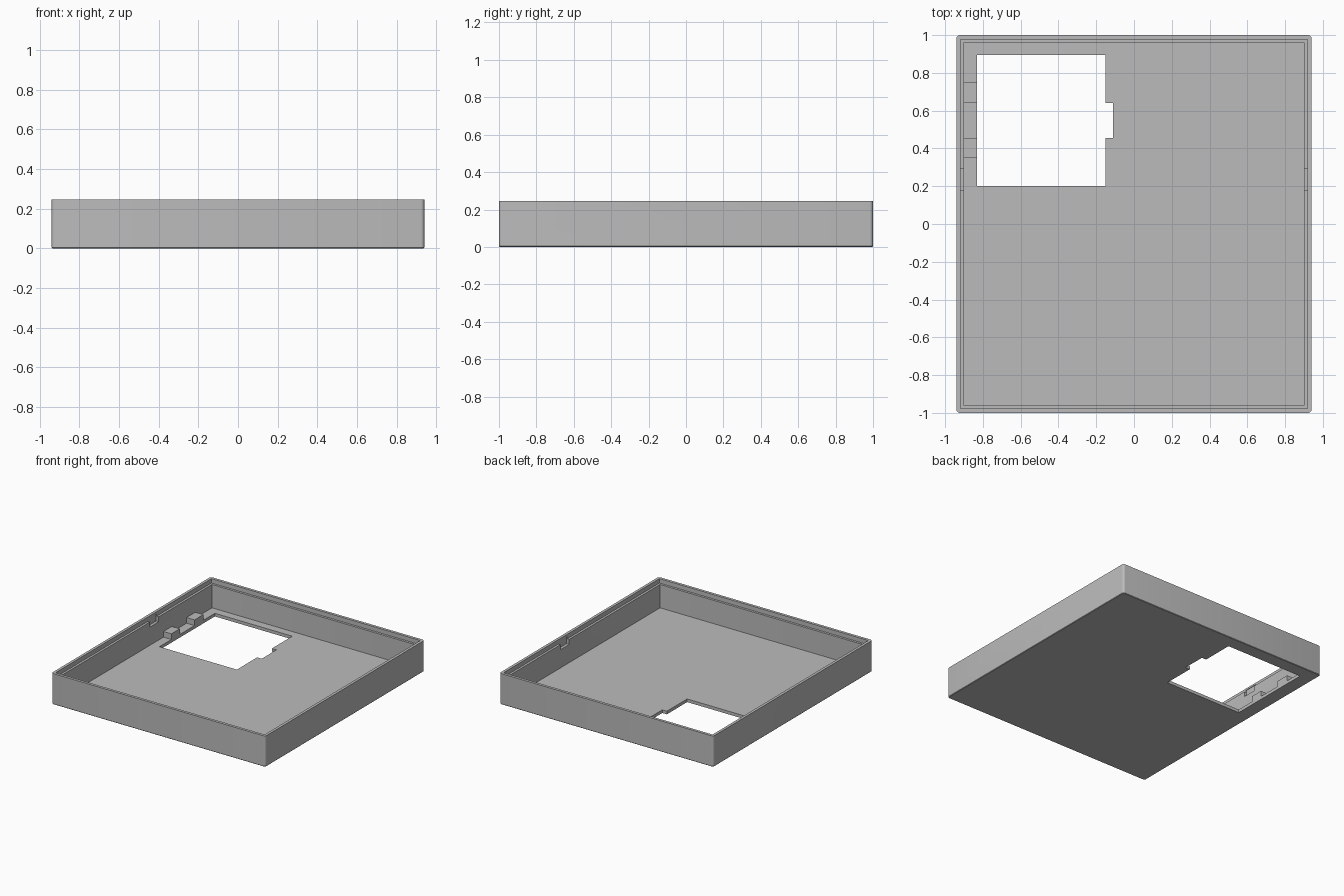
import bpy, bmesh, math
from mathutils import Vector

if "Cube" in bpy.data.objects:
    bpy.data.objects.remove(bpy.data.objects["Cube"], do_unlink=True)

HX, HY, H = 0.94, 1.0, 0.245   # outer half sizes and height
FLOOR, LEDGE = 0.025, 0.21     # floor top and rim ledge heights
WALL, LIP = 0.04, 0.022        # wall and outer lip thickness

grey = bpy.data.materials.new("plain grey")
grey.use_nodes = True
colour = (0.5, 0.5, 0.5, 1)
grey.diffuse_color = colour
grey.node_tree.nodes["Principled BSDF"].inputs["Base Color"].default_value = colour


def make_object(name, bm):
    bmesh.ops.recalc_face_normals(bm, faces=bm.faces)
    mesh = bpy.data.meshes.new(name)
    bm.to_mesh(mesh)
    bm.free()
    mesh.materials.append(grey)
    ob = bpy.data.objects.new(name, mesh)
    bpy.context.collection.objects.link(ob)
    return ob


def box(name, lo, hi):
    bm = bmesh.new()
    bmesh.ops.create_cube(bm, size=1)
    lo, hi = Vector(lo), Vector(hi)
    for v in bm.verts:
        v.co = (lo + hi) / 2 + v.co * (hi - lo)
    return make_object(name, bm)


def ring(bm, inset, z, radius, steps=4):
    """Rounded rectangle of vertices, inset from the outside."""
    verts = []
    for k, (sx, sy) in enumerate([(1, 1), (-1, 1), (-1, -1), (1, -1)]):
        cx, cy = sx * (HX - inset - radius), sy * (HY - inset - radius)
        for i in range(steps + 1):
            a = math.pi / 2 * (k + i / steps)
            verts.append(bm.verts.new((cx + radius * math.cos(a), cy + radius * math.sin(a), z)))
    return verts


# Tray: stacked rings from the underside, over the stepped rim, to the floor
bm = bmesh.new()
profile = [(0.004, 0, 0.014), (0, 0.004, 0.018), (0, H, 0.018), (LIP, H, 0.004),
           (LIP, LEDGE, 0.004), (WALL, LEDGE, 0.002), (WALL, FLOOR, 0.002)]
rings = [ring(bm, *p) for p in profile]
for a, b in zip(rings, rings[1:]):
    for i in range(len(a)):
        j = (i + 1) % len(a)
        bm.faces.new((a[i], a[j], b[j], b[i]))
bm.faces.new(rings[0])
bm.faces.new(rings[-1])
tray = make_object("tray", bm)

# Window through the floor with its side notch
cutters = [box("window_cutter", (-0.83, 0.2, -0.1), (-0.15, 0.895, 0.1)),
           box("window_notch_cutter", (-0.2, 0.455, -0.1), (-0.11, 0.64, 0.1))]

# Catch slots in the inside of both long walls
for s, side in ((1, "left"), (-1, "right")):
    x0, x1 = sorted((s * 0.87, s * (HX - LIP + 0.004)))
    cutters.append(box(side + "_slot_cutter", (x0, 0.18, 0.17), (x1, 0.29, 0.23)))

# Rounded finger notches in the lip of both long walls
bm = bmesh.new()
bmesh.ops.create_cone(bm, cap_ends=True, segments=48, radius1=0.057, radius2=0.057, depth=3)
for v in bm.verts:
    v.co = Vector((v.co.z, v.co.y - 0.245, v.co.x + 0.272))
cutters.append(make_object("finger_notch_cutter", bm))

for c in cutters:
    mod = tray.modifiers.new(c.name, "BOOLEAN")
    mod.operation, mod.solver, mod.object = "DIFFERENCE", "EXACT", c
bpy.context.view_layer.objects.active = tray
tray.select_set(True)
for m in list(tray.modifiers):
    bpy.ops.object.modifier_apply(modifier=m.name)
for c in cutters:
    bpy.data.objects.remove(c, do_unlink=True)
bpy.ops.object.shade_smooth_by_angle(angle=math.radians(30))

# Small support blocks between the window and the wall
for name, y0, y1 in (("front_block", 0.35, 0.455), ("back_block", 0.64, 0.75)):
    box(name, (-HX + WALL, y0, FLOOR), (-0.83, y1, 0.07))
